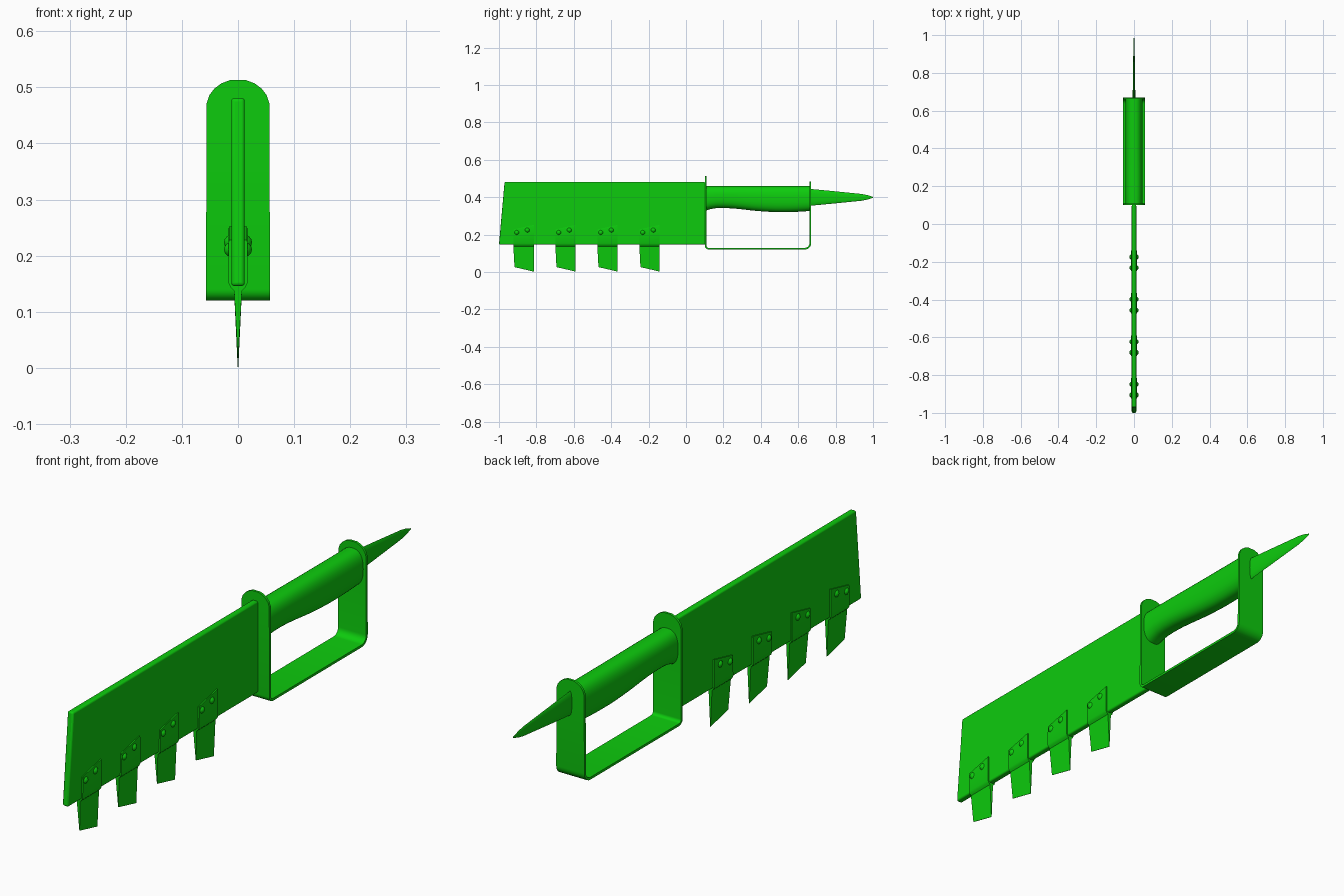
import bpy, bmesh, math

if "Cube" in bpy.data.objects:
    bpy.data.objects.remove(bpy.data.objects["Cube"])

green = bpy.data.materials.new("green_paint")
green.diffuse_color = (0.004, 0.6, 0.004, 1)
green.use_nodes = True
green.node_tree.nodes["Principled BSDF"].inputs["Base Color"].default_value = green.diffuse_color


def finish(name, bm, angle=35):
    bmesh.ops.recalc_face_normals(bm, faces=bm.faces)
    me = bpy.data.meshes.new(name)
    bm.to_mesh(me)
    bm.free()
    ob = bpy.data.objects.new(name, me)
    bpy.context.collection.objects.link(ob)
    me.materials.append(green)
    bpy.ops.object.select_all(action='DESELECT')
    bpy.context.view_layer.objects.active = ob
    ob.select_set(True)
    bpy.ops.object.shade_smooth_by_angle(angle=math.radians(angle))
    return ob


def loft(name, rings, angle=35):
    """Skin a list of equal-length point rings and cap both ends."""
    bm = bmesh.new()
    vs = [[bm.verts.new(p) for p in r] for r in rings]
    n = len(vs[0])
    for a, b in zip(vs, vs[1:]):
        for i in range(n):
            bm.faces.new((a[i], a[(i + 1) % n], b[(i + 1) % n], b[i]))
    bm.faces.new(vs[0])
    bm.faces.new(vs[-1])
    return finish(name, bm, angle)


def arc(cy, cz, r, a0, a1, n=6):
    return [(cy + r * math.cos(math.radians(a0 + (a1 - a0) * i / n)),
             cz + r * math.sin(math.radians(a0 + (a1 - a0) * i / n))) for i in range(n + 1)]


# Blade slab with softened edges
outline = [(-1.0, 0.146), (0.102, 0.146), (0.102, 0.481), (-0.97, 0.481)]
blade = loft("blade", [[(x, y, z) for y, z in outline] for x in (-0.012, 0.012)])
bev = blade.modifiers.new("soft_edges", 'BEVEL')
bev.width, bev.segments = 0.006, 3

# Riveted teeth: bracket straddling the blade, tapering down to a cutting edge
# rows: half thickness, front y, z at front, z at back
rows = [(0.016, -0.053, 0.228, 0.252), (0.017, -0.053, 0.222, 0.246),
        (0.017, -0.055, 0.152, 0.152), (0.013, -0.055, 0.143, 0.143),
        (0.007, -0.055, 0.137, 0.137), (0.0006, -0.049, 0.026, 0.002)]
for k in range(4):
    c = -0.868 + 0.2245 * k
    loft(f"tooth_{k + 1}", [[(-w, c + y0, za), (w, c + y0, za), (w, c + 0.054, zb), (-w, c + 0.054, zb)]
                            for w, y0, za, zb in rows], 30)
    for j, (dy, z) in enumerate([(-0.037, 0.211), (0.020, 0.224)]):
        bm = bmesh.new()
        bmesh.ops.create_uvsphere(bm, u_segments=16, v_segments=10, radius=1)
        for v in bm.verts:
            v.co = (v.co.x * 0.025, v.co.y * 0.017 + c + dy, v.co.z * 0.017 + z)
        finish(f"rivet_{k + 1}_{j + 1}", bm, 60)

# Hand guard: one strap bent into a U with rounded upper ends
W, T = 0.057, 0.0045
cap = [(0.014, 0), (0.030, 0.006), (0.042, 0.015), (0.051, 0.027), (0.056, 0.042)]
path = [(0.105, 0.513 - d, w) for w, d in cap]
path += [(y, z, W) for y, z in arc(0.121, 0.1405, 0.016, 180, 270)]
path += [(y, z, W) for y, z in arc(0.635, 0.1545, 0.030, 270, 360)]
path += [(0.665, 0.483 - d, w) for w, d in reversed(cap)]
rings = []
for i, (y, z, w) in enumerate(path):
    a, b = path[max(i - 1, 0)], path[min(i + 1, len(path) - 1)]
    ty, tz = b[0] - a[0], b[1] - a[1]
    s = T / math.hypot(ty, tz)
    ny, nz = -tz * s, ty * s
    rings.append([(-w, y + ny, z + nz), (w, y + ny, z + nz), (w, y - ny, z - nz), (-w, y - ny, z - nz)])
loft("hand_guard", rings)


def oval(y, zc, hw, hh, p, n=32):
    pts = []
    for i in range(n):
        c, s = math.cos(2 * math.pi * i / n), math.sin(2 * math.pi * i / n)
        pts.append((hw * math.copysign(abs(c) ** (2 / p), c), y,
                    zc + hh * math.copysign(abs(s) ** (2 / p), s)))
    return pts


# Grip: straight top, waved underside
grip = [(0.106, 0.328), (0.13, 0.336), (0.16, 0.341), (0.20, 0.342), (0.25, 0.340), (0.30, 0.335),
        (0.36, 0.328), (0.42, 0.323), (0.48, 0.320), (0.54, 0.320), (0.60, 0.322), (0.664, 0.326)]
loft("grip", [oval(y, (0.459 + b) / 2, 0.045, (0.459 - b) / 2, 2.5) for y, b in grip], 50)

# Flat pommel spike
spike = [(0.664, 0.045, 0.007), (0.78, 0.034, 0.006), (0.94, 0.018, 0.003),
         (0.97, 0.012, 0.002), (1.0, 0.002, 0.0006)]
loft("pommel_spike", [oval(y, 0.399, w, h, 2, 12) for y, h, w in spike], 40)
